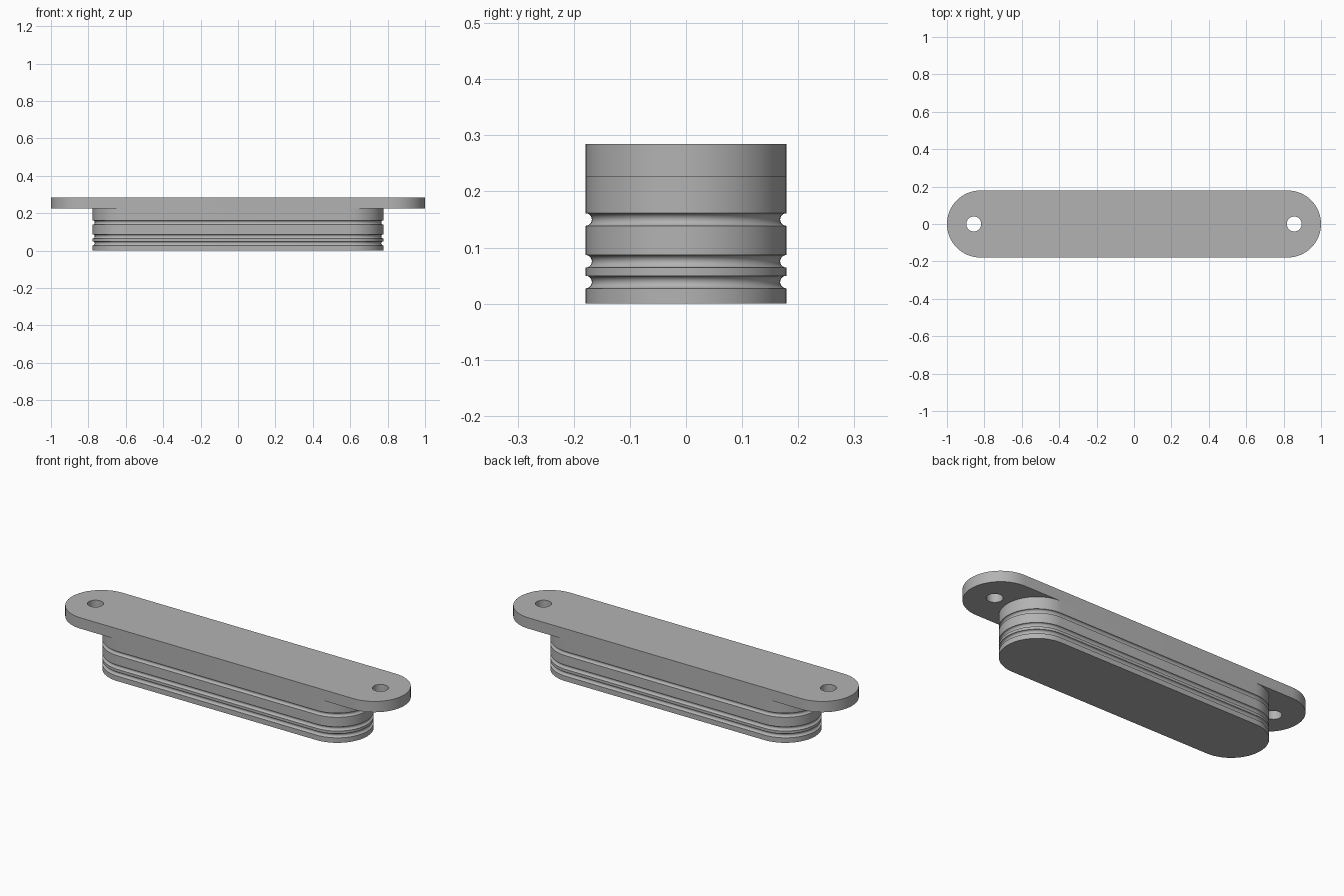
import bpy, bmesh
from math import sin, cos, pi, radians

if "Cube" in bpy.data.objects:
    bpy.data.objects.remove(bpy.data.objects["Cube"], do_unlink=True)

RADIUS = 0.179
PLATE_BOTTOM, PLATE_TOP = 0.226, 0.285
ARC_STEPS = 32

grey = bpy.data.materials.new("plain grey")
grey.use_nodes = True
grey.diffuse_color = (0.45, 0.45, 0.45, 1)
grey.node_tree.nodes["Principled BSDF"].inputs["Base Color"].default_value = grey.diffuse_color


def slot_outline(half_length, radius, z, inset=0):
    """Points round a slot with semicircular ends."""
    points = []
    for side, start in ((1, -pi / 2), (-1, pi / 2)):
        for i in range(ARC_STEPS + 1):
            a = start + pi * i / ARC_STEPS
            points.append((side * (half_length - radius) + (radius - inset) * cos(a),
                           (radius - inset) * sin(a), z))
    return points


def circle(x, radius, z, steps=32):
    return [(x + radius * cos(2 * pi * i / steps), radius * sin(2 * pi * i / steps), z)
            for i in range(steps)]


def add_loop(bm, points):
    verts = [bm.verts.new(p) for p in points]
    edges = [bm.edges.new((v, verts[i - 1])) for i, v in enumerate(verts)]
    return verts, edges


def finish(bm, name):
    bmesh.ops.recalc_face_normals(bm, faces=bm.faces)
    mesh = bpy.data.meshes.new(name)
    bm.to_mesh(mesh)
    bm.free()
    mesh.materials.append(grey)
    obj = bpy.data.objects.new(name, mesh)
    bpy.context.collection.objects.link(obj)
    bpy.ops.object.select_all(action="DESELECT")
    obj.select_set(True)
    bpy.context.view_layer.objects.active = obj
    bpy.ops.object.shade_smooth_by_angle(angle=radians(30))


# Mounting plate with a screw hole at each end
bm = bmesh.new()
edges = add_loop(bm, slot_outline(1, RADIUS, PLATE_BOTTOM))[1]
for x in (-0.857, 0.857):
    edges += add_loop(bm, circle(x, 0.04, PLATE_BOTTOM))[1]
bmesh.ops.triangle_fill(bm, edges=edges, use_beauty=True, normal=(0, 0, 1))
extruded = bmesh.ops.extrude_face_region(bm, geom=bm.faces[:], use_keep_orig=True)
bmesh.ops.translate(bm, vec=(0, 0, PLATE_TOP - PLATE_BOTTOM),
                    verts=[g for g in extruded["geom"] if isinstance(g, bmesh.types.BMVert)])
finish(bm, "mounting_plate")

# Plug body: slot section lofted along a profile with three round seal grooves
GROOVE = 0.0112
profile = [(0, 0)]
for centre in (0.0385, 0.0755, 0.15):
    for i in range(13):
        a = pi * i / 12
        profile.append((GROOVE * sin(a), centre - GROOVE * cos(a)))
profile.append((0, PLATE_BOTTOM))

bm = bmesh.new()
rings = [add_loop(bm, slot_outline(0.777, RADIUS, z, inset))[0] for inset, z in profile]
for low, high in zip(rings, rings[1:]):
    for i in range(len(low)):
        bm.faces.new((low[i - 1], low[i], high[i], high[i - 1]))
bm.faces.new(rings[0])
bm.faces.new(rings[-1])
finish(bm, "grooved_plug")
